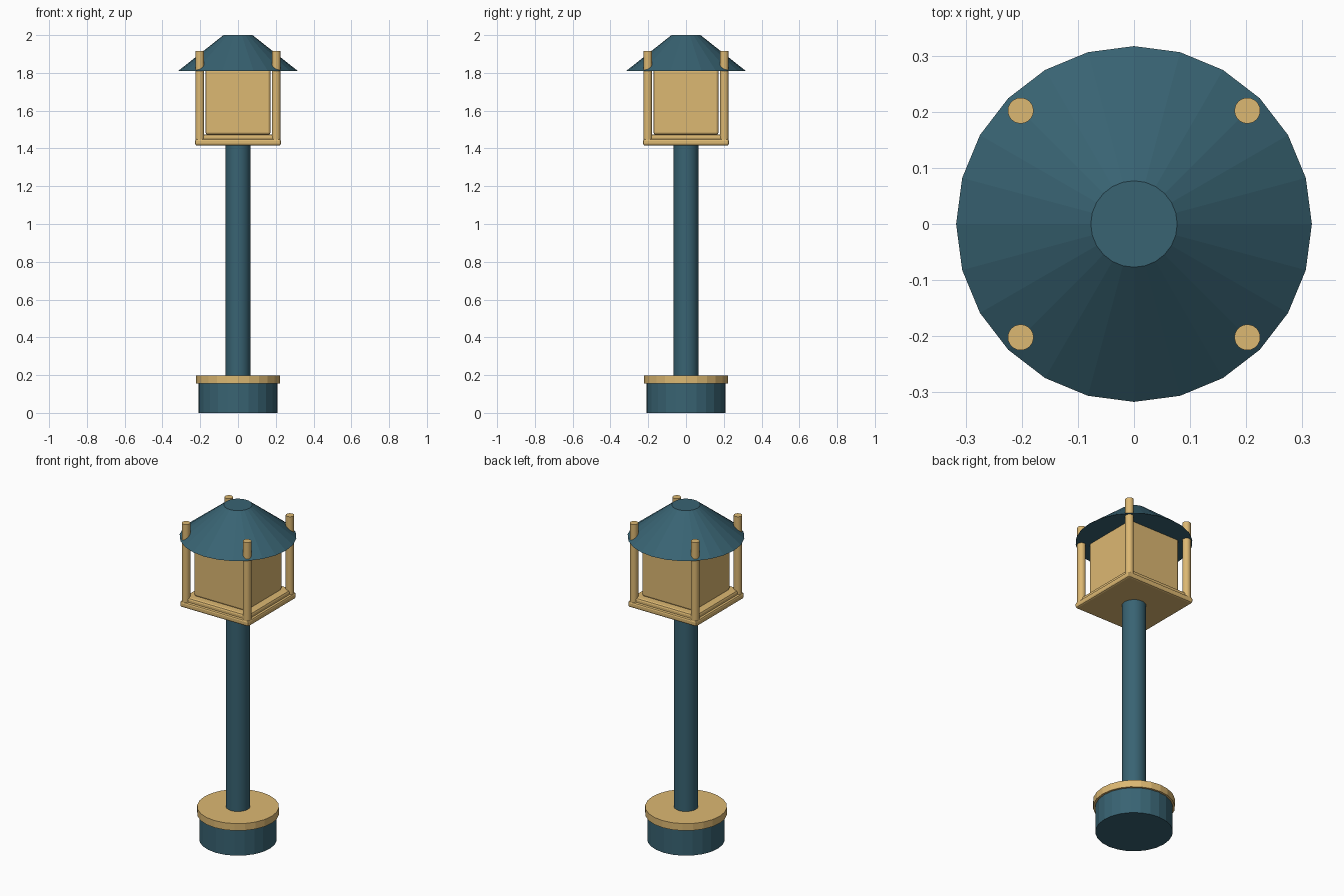
import bpy
import math

if "Cube" in bpy.data.objects:
    bpy.data.objects.remove(bpy.data.objects["Cube"])


def material(name, rgb):
    m = bpy.data.materials.new(name)
    m.diffuse_color = (*rgb, 1)
    m.use_nodes = True
    m.node_tree.nodes["Principled BSDF"].inputs["Base Color"].default_value = m.diffuse_color
    return m


TEAL = material("teal_metal", (0.040, 0.125, 0.170))
TAN = material("tan_wood", (0.72, 0.48, 0.17))


def finish(name, mat, smooth):
    ob = bpy.context.object
    ob.name = name
    ob.data.materials.append(mat)
    if smooth:
        bpy.ops.object.shade_smooth_by_angle(angle=math.radians(35))
    return ob


def tube(name, mat, r1, r2, z0, z1, x=0, y=0, sides=24, smooth=False):
    bpy.ops.mesh.primitive_cone_add(vertices=sides, radius1=r1, radius2=r2,
                                    depth=z1 - z0, location=(x, y, (z0 + z1) / 2))
    return finish(name, mat, smooth)


def block(name, mat, half, z0, z1, bevel, segments=2):
    bpy.ops.mesh.primitive_cube_add(size=1, location=(0, 0, (z0 + z1) / 2))
    ob = bpy.context.object
    ob.scale = (2 * half, 2 * half, z1 - z0)
    bpy.ops.object.transform_apply(location=False, rotation=False, scale=True)
    mod = ob.modifiers.new("bevel", "BEVEL")
    mod.width = bevel
    mod.segments = segments
    return finish(name, mat, False)


# Foot, collar and pole
tube("base", TEAL, 0.21, 0.21, 0, 0.155)
tube("base_collar", TAN, 0.222, 0.222, 0.155, 0.197)
tube("pole", TEAL, 0.066, 0.066, 0.19, 1.42, smooth=True)

# Lantern floor in two bevelled tiers
block("lantern_floor", TAN, 0.227, 1.415, 1.45, 0.01)
block("lantern_floor_step", TAN, 0.213, 1.435, 1.475, 0.012)

# Light box
block("light_box", TAN, 0.172, 1.472, 1.82, 0.012)

# Corner posts, poking through the roof
for sx, side in ((-1, "left"), (1, "right")):
    for sy, end in ((-1, "front"), (1, "back")):
        tube(f"post_{end}_{side}", TAN, 0.023, 0.023, 1.44, 1.915,
             x=0.202 * sx, y=0.202 * sy, sides=24, smooth=True)

# Truncated cone roof
tube("roof", TEAL, 0.317, 0.077, 1.81, 2.0)
